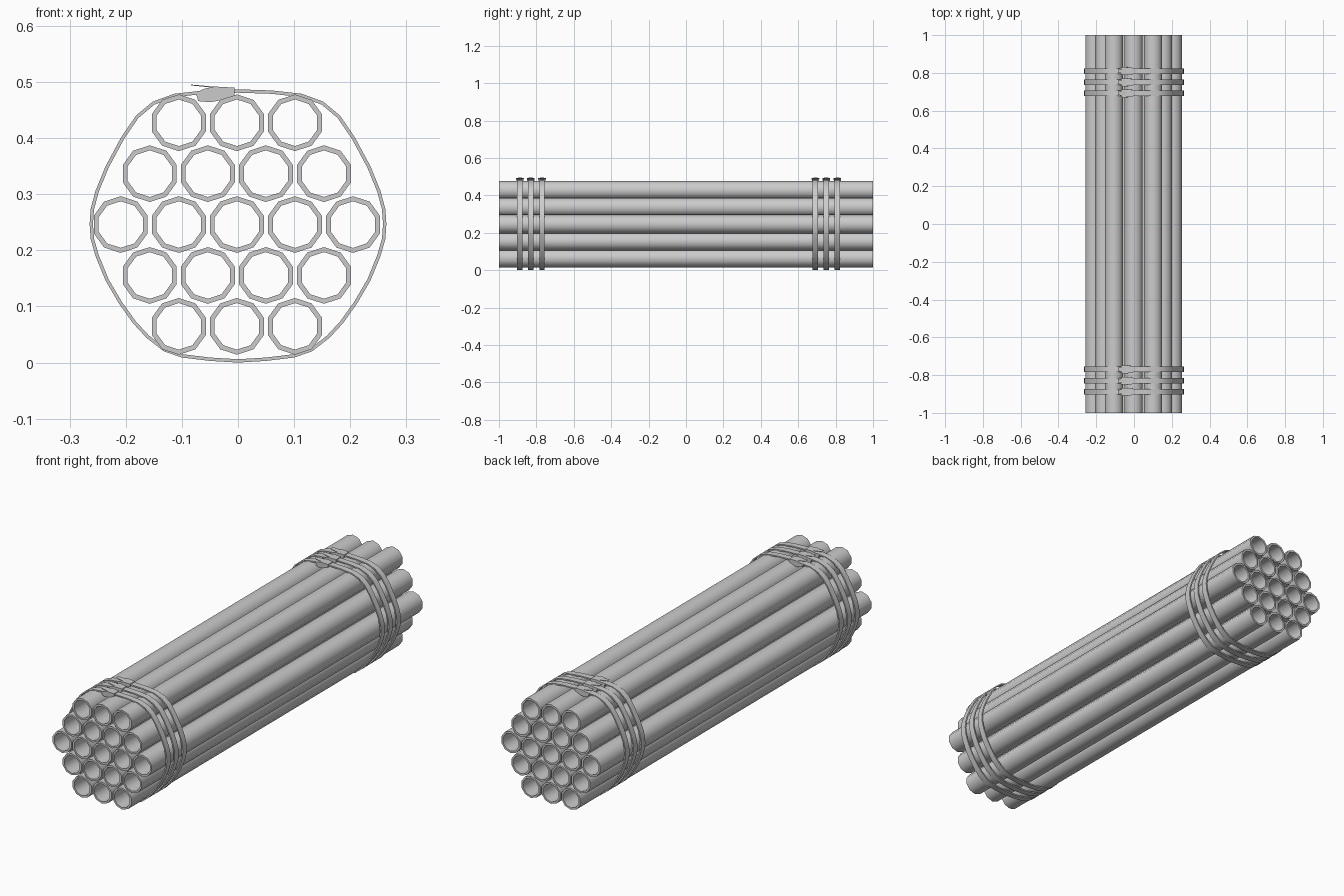
import bpy, bmesh, math
from mathutils import Vector

if "Cube" in bpy.data.objects:
    bpy.data.objects.remove(bpy.data.objects["Cube"])


def make_object(name, bm, angle=40):
    bmesh.ops.recalc_face_normals(bm, faces=bm.faces)
    me = bpy.data.meshes.new(name)
    bm.to_mesh(me)
    bm.free()
    ob = bpy.data.objects.new(name, me)
    bpy.context.collection.objects.link(ob)
    bpy.ops.object.select_all(action='DESELECT')
    ob.select_set(True)
    bpy.context.view_layer.objects.active = ob
    bpy.ops.object.shade_smooth_by_angle(angle=math.radians(angle))
    return ob


def add_ring(bm, outer, inner, y0, y1):
    """Closed hollow ring between two xz outlines, extruded along y."""
    loops = [[bm.verts.new((p[0], y, p[1])) for p in pts]
             for pts, y in ((outer, y0), (outer, y1), (inner, y1), (inner, y0))]
    n = len(outer)
    for k in range(4):
        a, b = loops[k], loops[(k + 1) % 4]
        for i in range(n):
            j = (i + 1) % n
            bm.faces.new((a[i], a[j], b[j], b[i]))


def add_prism(bm, profile, half_widths, y):
    """Solid xz profile with a half width in y at every point."""
    a = [bm.verts.new((p[0], y - w, p[1])) for p, w in zip(profile, half_widths)]
    b = [bm.verts.new((p[0], y + w, p[1])) for p, w in zip(profile, half_widths)]
    bm.faces.new(a)
    bm.faces.new(b[::-1])
    for i in range(len(a)):
        j = (i + 1) % len(a)
        bm.faces.new((a[i], b[i], b[j], a[j]))


def decagon(cx, cz, r):
    return [(cx + r * math.cos(math.radians(18 + 36 * i)),
             cz + r * math.sin(math.radians(18 + 36 * i))) for i in range(10)]


# Hexagonal stack of open pipes
CZ, DX, DZ = 0.246, 0.1035, 0.0907
for row, count in enumerate((3, 4, 5, 4, 3)):
    for col in range(count):
        x = -0.002 + (col - (count - 1) / 2) * DX
        z = CZ + (row - 2) * DZ
        bm = bmesh.new()
        add_ring(bm, decagon(x, z, 0.0505), decagon(x, z, 0.0415), -1, 1)
        make_object(f"pipe_{row}_{col}", bm)

# Strap outline, right half from bottom to top, mirrored to the left
half = [(0.05, 0.003), (0.10, 0.009), (0.132, 0.020), (0.163, 0.044),
        (0.187, 0.070), (0.212, 0.105), (0.236, 0.146), (0.254, 0.190),
        (0.2625, 0.220), (0.2645, 0.247), (0.2625, 0.274), (0.254, 0.306),
        (0.236, 0.350), (0.208, 0.402), (0.182, 0.440), (0.152, 0.465),
        (0.114, 0.479), (0.06, 0.485)]
outer = [(0, 0.0)] + half + [(0, 0.487)] + [(-x, z) for x, z in reversed(half)]
inner = []
for i, p in enumerate(outer):
    t = Vector(outer[(i + 1) % len(outer)]) - Vector(outer[i - 1])
    n = Vector((-t.y, t.x)).normalized()
    inner.append(tuple(Vector(p) + n * 0.006))

# Straps with buckle and loose tail, three at each end
buckle = [(-0.006, 0.490), (-0.042, 0.492), (-0.060, 0.488), (-0.075, 0.481),
          (-0.071, 0.466), (-0.050, 0.464), (-0.028, 0.468), (-0.006, 0.475)]
buckle_w = [0.018, 0.021, 0.021, 0.013, 0.013, 0.021, 0.021, 0.018]
tail = [(-0.020, 0.489), (-0.055, 0.493), (-0.084, 0.4955),
        (-0.084, 0.494), (-0.055, 0.491), (-0.020, 0.487)]
tail_w = [0.013, 0.013, 0.009, 0.009, 0.013, 0.013]
for i, y in enumerate((-0.888, -0.83, -0.77, 0.692, 0.75, 0.809)):
    bm = bmesh.new()
    add_ring(bm, outer, inner, y - 0.0145, y + 0.0145)
    make_object(f"strap_{i}", bm)
    bm = bmesh.new()
    add_prism(bm, buckle, buckle_w, y)
    make_object(f"strap_buckle_{i}", bm, 30)
    bm = bmesh.new()
    add_prism(bm, tail, tail_w, y)
    make_object(f"strap_tail_{i}", bm, 30)
